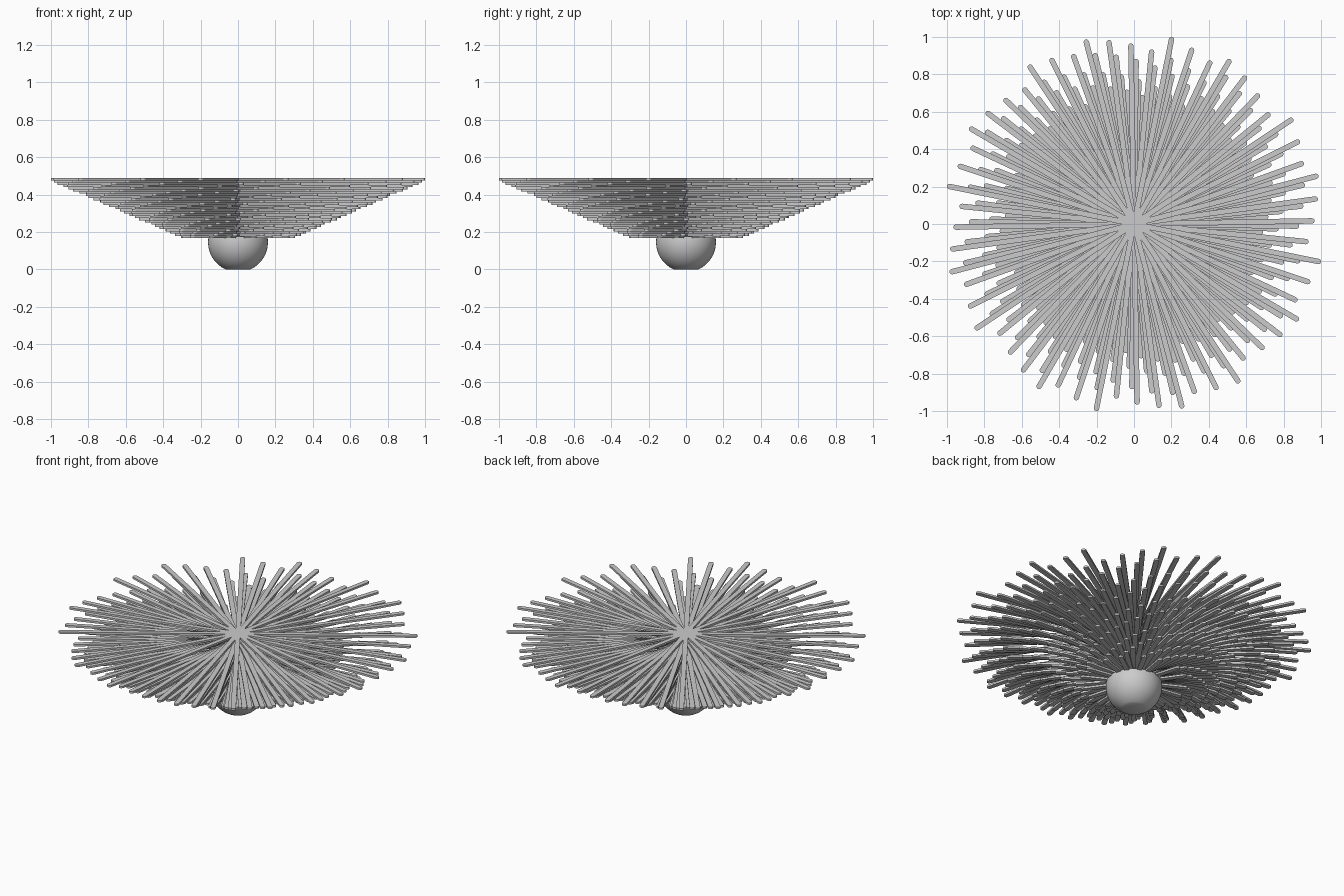
import bpy, bmesh
from math import pi, sin, cos, radians, asin
from mathutils import Matrix

cube = bpy.data.objects.get("Cube")
if cube:
    bpy.data.objects.remove(cube, do_unlink=True)

grey = bpy.data.materials.new("plain grey")
grey.use_nodes = True
colour = (0.6, 0.6, 0.6, 1)
grey.diffuse_color = colour
grey.node_tree.nodes["Principled BSDF"].inputs["Base Color"].default_value = colour


def finish(bm, name):
    bmesh.ops.recalc_face_normals(bm, faces=bm.faces)
    mesh = bpy.data.meshes.new(name)
    bm.to_mesh(mesh)
    bm.free()
    mesh.materials.append(grey)
    obj = bpy.data.objects.new(name, mesh)
    bpy.context.collection.objects.link(obj)
    return obj


def add_bar(bm, reach, half_width, z, height, angle):
    """Flat bar through the centre with round ends."""
    turn = Matrix.Rotation(angle, 3, 'Z')
    verts = []
    steps = 8
    for end in (0, pi):
        for i in range(steps + 1):
            a = end - pi / 2 + pi * i / steps
            x = (reach - half_width) * cos(end) + half_width * cos(a)
            co = turn @ Matrix.Translation((x, half_width * sin(a), 0)).translation
            verts.append(bm.verts.new((co.x, co.y, z)))
    face = bm.faces.new(verts)
    out = bmesh.ops.extrude_face_region(bm, geom=[face])
    top = [v for v in out["geom"] if isinstance(v, bmesh.types.BMVert)]
    bmesh.ops.translate(bm, verts=top, vec=(0, 0, height))


# Twisting stack of spoke layers that widens upwards
LAYERS = 27
BOTTOM, TOP = 0.168, 0.488
pitch = (TOP - BOTTOM) / LAYERS
for layer in range(LAYERS):
    t = layer / (LAYERS - 1)
    twist = 6.85 * (layer - LAYERS + 1)
    bm = bmesh.new()
    for start in (14.7, 33.5):
        for k in range(4):
            add_bar(bm, 0.31 + 0.71 * t, 0.0145, BOTTOM + layer * pitch, pitch,
                    radians(start + twist + 45 * k))
    finish(bm, f"spoke_layer_{layer + 1}")

# Ball foot, cut flat at the bottom and under the spokes
radius, centre, cut = 0.16, 0.146, 0.175
bm = bmesh.new()
low, high = asin(-centre / radius), asin((cut - centre) / radius)
rings = 16
profile = [bm.verts.new((0, 0, 0))]
for i in range(rings + 1):
    a = low + (high - low) * i / rings
    profile.append(bm.verts.new((radius * cos(a), 0, centre + radius * sin(a))))
profile.append(bm.verts.new((0, 0, cut)))
edges = [bm.edges.new(pair) for pair in zip(profile, profile[1:])]
bmesh.ops.spin(bm, geom=profile + edges, cent=(0, 0, 0), axis=(0, 0, 1),
               angle=2 * pi, steps=48)
bmesh.ops.remove_doubles(bm, verts=bm.verts, dist=0.0001)
foot = finish(bm, "ball_foot")
bpy.ops.object.select_all(action='DESELECT')
foot.select_set(True)
bpy.context.view_layer.objects.active = foot
bpy.ops.object.shade_smooth_by_angle(angle=radians(30))
